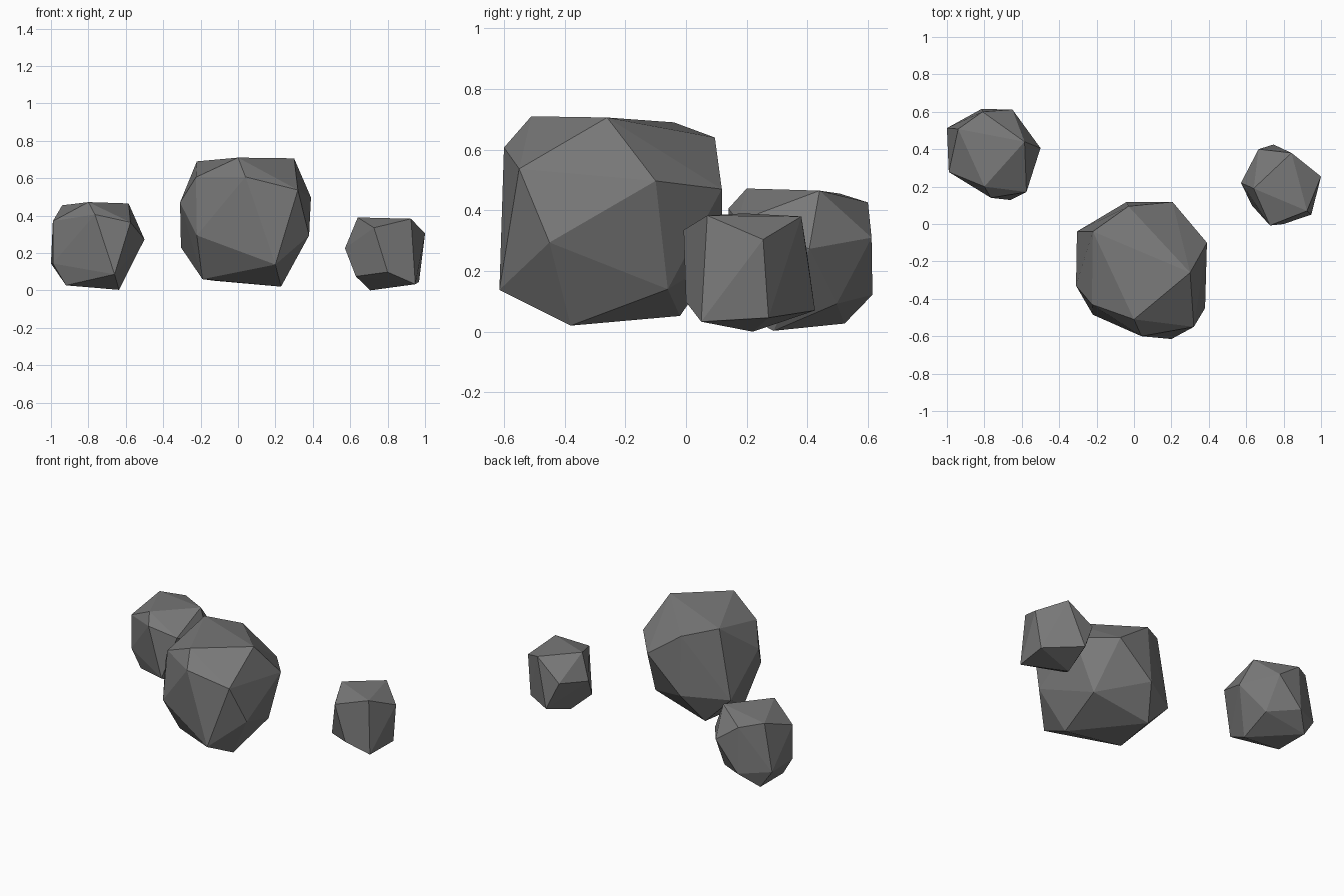
import bpy
import bmesh

default_cube = bpy.data.objects.get("Cube")
if default_cube:
    bpy.data.objects.remove(default_cube, do_unlink=True)


def make_material(name, colour):
    """Plain flat colour for viewport and render."""
    material = bpy.data.materials.new(name)
    material.use_nodes = True
    material.diffuse_color = colour
    shader = next(n for n in material.node_tree.nodes if n.type == 'BSDF_PRINCIPLED')
    shader.inputs["Base Color"].default_value = colour
    shader.inputs["Roughness"].default_value = 0.9
    return material


def make_rock(name, corners, material):
    """Wrap a faceted, flat-shaded boulder around its chiselled corners."""
    bm = bmesh.new()
    for corner in corners:
        bm.verts.new(corner)
    bmesh.ops.convex_hull(bm, input=list(bm.verts), use_existing_faces=False)
    # Drop any corner that ended up inside the boulder
    loose = [vert for vert in bm.verts if not vert.link_faces]
    bmesh.ops.delete(bm, geom=loose, context='VERTS')
    bmesh.ops.recalc_face_normals(bm, faces=list(bm.faces))
    mesh = bpy.data.meshes.new(name)
    bm.to_mesh(mesh)
    bm.free()
    mesh.materials.append(material)
    rock = bpy.data.objects.new(name, mesh)
    bpy.context.collection.objects.link(rock)
    return rock


stone = make_material("dark grey stone", (0.19, 0.19, 0.19, 1))

# Large boulder: crown, shoulders, waist, then underside
make_rock("large_boulder", [
    (0, -.51, .71), (.3, -.26, .706), (-.22, -.04, .69), (-.03, .095, .64),
    (.04, -.6, .607), (-.225, -.43, .605), (.32, -.55, .537), (.39, -.1, .497),
    (.206, .118, .47), (-.31, -.33, .47),
    (.38, -.45, .294), (-.22, -.485, .294), (-.04, .118, .25), (-.305, -.04, .23),
    (.2, -.615, .138), (.27, -.06, .14),
    (.23, -.38, .02), (-.19, -.35, .06), (-.13, -.02, .052),
], stone)

# Medium boulder
make_rock("medium_boulder", [
    (-.8, .2, .472), (-.585, .44, .465), (-.94, .508, .455), (-.81, .6, .426),
    (-.765, .14, .406), (-.575, .171, .364), (-.99, .278, .37),
    (-.65, .612, .31), (-.5, .406, .273),
    (-1, .513, .144), (-.815, .615, .122), (-.635, .497, .092), (-.66, .128, .086),
    (-.99, .28, .144), (-.92, .523, .027), (-.92, .28, .027), (-.636, .289, .003),
], stone)

# Small boulder
make_rock("small_boulder", [
    (.64, .19, .39), (.925, .07, .383), (.842, .38, .38), (.727, -.008, .335),
    (1, .254, .304), (.666, .4, .25), (.572, .22, .225),
    (.8, 0, .098), (.63, .1, .075), (.746, .425, .07),
    (.968, .272, .046), (.948, .05, .033), (.706, .22, 0),
], stone)
